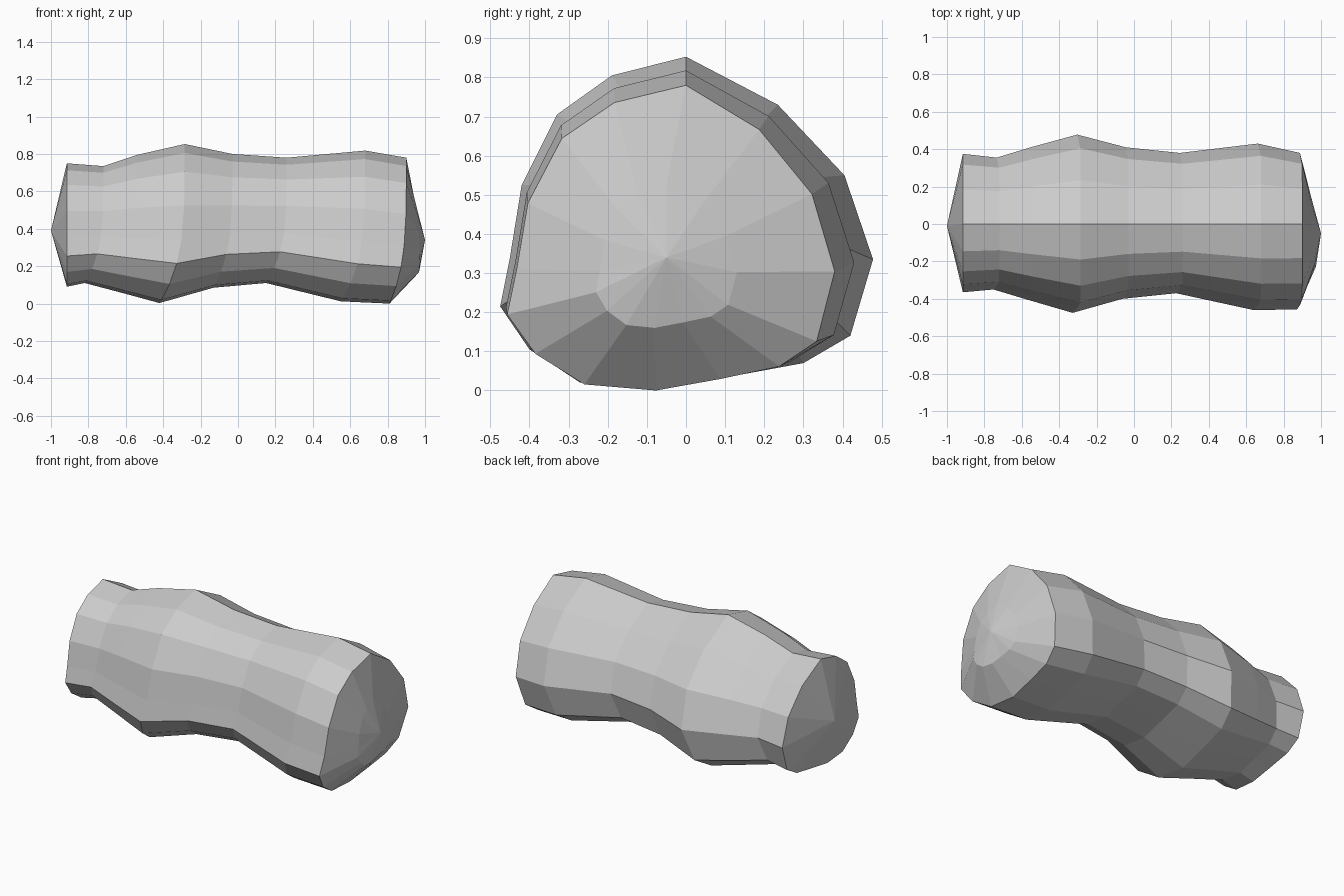
import bpy, bmesh

if "Cube" in bpy.data.objects:
    bpy.data.objects.remove(bpy.data.objects["Cube"])

# Cross-section of the log in its widest ring (y, z), normalised below
PROFILE = [(0.0, .853), (.235, .73), (.405, .55), (.478, .335), (.42, .14), (.30, .07),
           (.11, .035), (-.08, .003), (-.27, .02), (-.40, .105), (-.475, .215),
           (-.45, .34), (-.42, .525), (-.33, .705), (-.19, .805)]
Y0, Y1, Z0, Z1 = -.475, .478, .003, .853

# Rings along the log: x at top, x at bottom, y min, y max, z min, z max
RINGS = [(-.915, -.915, -.365, .375, .09, .75),
         (-.72, -.82, -.35, .355, .11, .735),
         (-.54, -.63, -.405, .41, .06, .795),
         (-.285, -.42, -.475, .478, .003, .853),
         (-.03, -.13, -.40, .41, .085, .80),
         (.26, .15, -.37, .38, .11, .78),
         (.68, .55, -.46, .43, .012, .818),
         (.90, .81, -.457, .38, .0, .78)]
RIGHT_TIP = (1.0, -.05, .34)
LEFT_TIP = (-1.0, -.01, .39)


def ring(bm, spec):
    """Fit the profile to one ring; the underside leans toward -x."""
    xt, xb, y0, y1, z0, z1 = spec
    verts = []
    for y, z in PROFILE:
        v = (z - Z0) / (Z1 - Z0)
        # keep the ridge on y = 0, scale each side on its own
        yy = y * (y1 / Y1 if y > 0 else y0 / Y0)
        verts.append(bm.verts.new((xt + (xb - xt) * (1 - v) ** 4, yy, z0 + v * (z1 - z0))))
    return verts


def bridge(bm, a, b):
    n = len(a)
    for i in range(n):
        j = (i + 1) % n
        bm.faces.new((a[i], a[j], b[j], b[i]))


def fan(bm, loop, tip):
    t = bm.verts.new(tip)
    for i in range(len(loop)):
        bm.faces.new((loop[i], loop[(i + 1) % len(loop)], t))


bm = bmesh.new()
loops = [ring(bm, r) for r in RINGS]

# Inner ring of the domed right end
loops.append(ring(bm, (.95, .957, -.18, .18, .16, .525)))
for v in loops[-1]:
    v.co.y += RIGHT_TIP[1]
    v.co.x += .02 * max(0, -(v.co.y - RIGHT_TIP[1]) / .18)

for a, b in zip(loops, loops[1:]):
    bridge(bm, a, b)

# Pointed ends
fan(bm, loops[-1], RIGHT_TIP)
fan(bm, loops[0], LEFT_TIP)
bmesh.ops.recalc_face_normals(bm, faces=bm.faces)

mesh = bpy.data.meshes.new("log")
bm.to_mesh(mesh)
bm.free()
bpy.context.collection.objects.link(bpy.data.objects.new("log", mesh))
